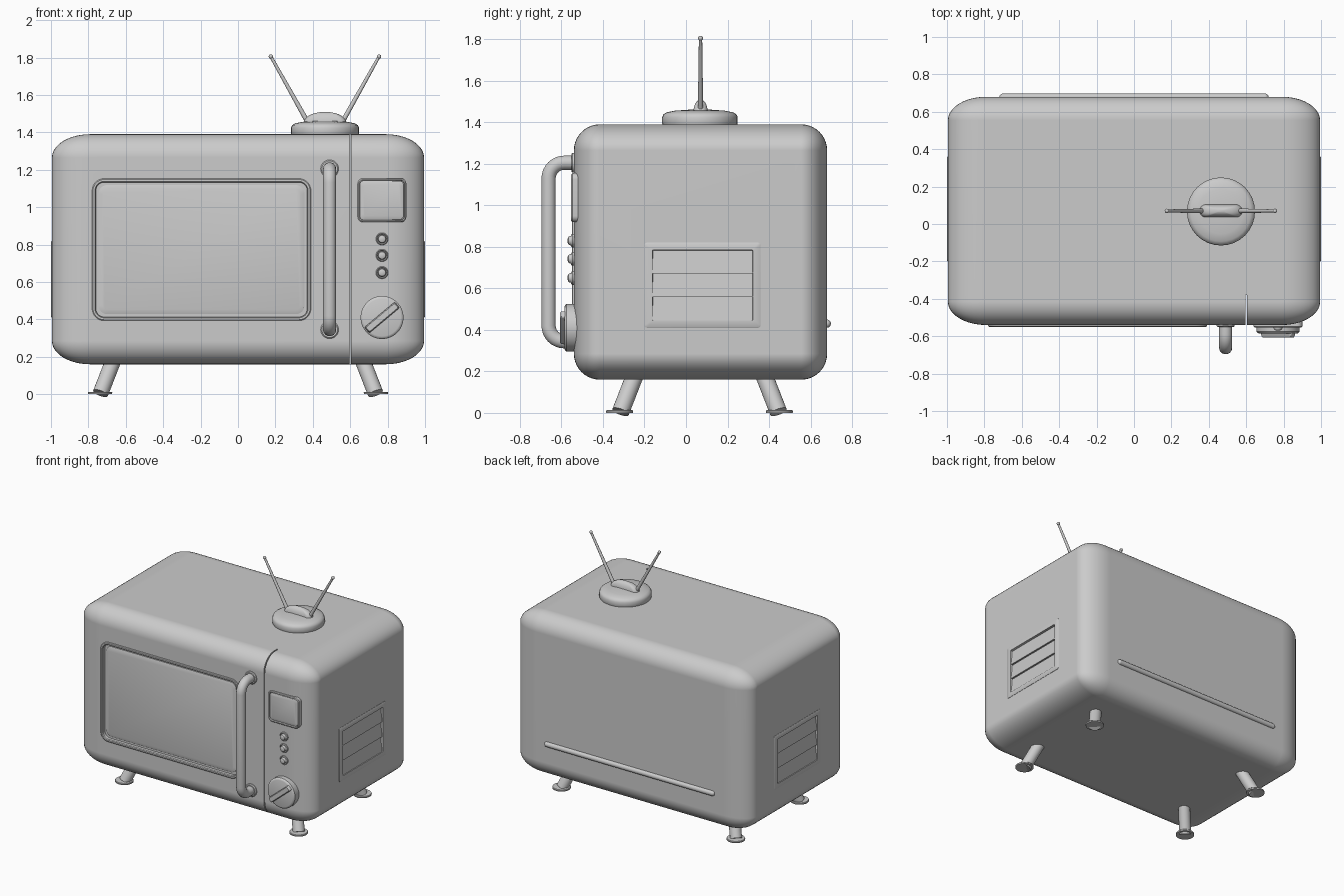
import bpy, bmesh, math
from mathutils import Matrix, Vector

if "Cube" in bpy.data.objects:
    bpy.data.objects.remove(bpy.data.objects["Cube"])

T = Matrix.Translation
FRONT_Y, MID_Y = -0.54, 0.07


def finish(bm, name, angle=35):
    bmesh.ops.remove_doubles(bm, verts=bm.verts, dist=1e-5)
    bmesh.ops.recalc_face_normals(bm, faces=bm.faces)
    me = bpy.data.meshes.new(name)
    bm.to_mesh(me)
    bm.free()
    ob = bpy.data.objects.new(name, me)
    bpy.context.collection.objects.link(ob)
    smooth(ob, angle)
    return ob


def smooth(ob, angle=35):
    bpy.ops.object.select_all(action='DESELECT')
    ob.select_set(True)
    bpy.context.view_layer.objects.active = ob
    bpy.ops.object.shade_smooth_by_angle(angle=math.radians(angle))


def loft(name, mat, loops, ring=False, seg=8):
    """Bridge rounded rectangles (width, height, corner radius, depth)."""
    bm = bmesh.new()
    rows = []
    for w, h, r, d in loops:
        row = []
        for k, (sx, sy) in enumerate(((1, 1), (-1, 1), (-1, -1), (1, -1))):
            for i in range(seg + 1):
                a = math.pi / 2 * (k + i / seg)
                p = Vector((sx * (w / 2 - r) + r * math.cos(a), sy * (h / 2 - r) + r * math.sin(a), d))
                row.append(bm.verts.new(mat @ p))
        rows.append(row)
    n = len(rows[0])
    pairs = list(zip(rows, rows[1:])) + ([(rows[-1], rows[0])] if ring else [])
    for a, b in pairs:
        for i in range(n):
            bm.faces.new((a[i], a[(i + 1) % n], b[(i + 1) % n], b[i]))
    if not ring:
        bm.faces.new(rows[0])
        bm.faces.new(rows[-1])
    return finish(bm, name)


def disc(name, mat, profile):
    return loft(name, mat, [(2 * r, 2 * r, r, d) for r, d in profile])


def rod(name, a, b, r1, r2, tip=0):
    a, b = Vector(a), Vector(b)
    rot = (b - a).to_track_quat('Z', 'Y').to_matrix().to_4x4()
    bm = bmesh.new()
    bmesh.ops.create_cone(bm, cap_ends=True, segments=24, radius1=r1, radius2=r2,
                          depth=(b - a).length, matrix=T((a + b) / 2) @ rot)
    if tip:
        bmesh.ops.create_uvsphere(bm, u_segments=12, v_segments=8, radius=tip, matrix=T(b))
    return finish(bm, name)


def front(x, z):
    return T((x, FRONT_Y, z)) @ Matrix.Rotation(math.pi / 2, 4, 'X')


def side(s, y, z):
    cyc = Matrix(((0, 0, 1, 0), (1, 0, 0, 0), (0, 1, 0, 0), (0, 0, 0, 1)))
    return Matrix.Diagonal((s, 1, 1, 1)) @ T((0.995, y, z)) @ cyc


# body: bevelled box stretched sideways
bm = bmesh.new()
bmesh.ops.create_cube(bm, size=1)
bmesh.ops.scale(bm, vec=(1.22, 1.22, 1.23), verts=bm.verts)
bmesh.ops.bevel(bm, geom=bm.edges[:], offset=0.125, segments=10, profile=0.5, affect='EDGES')
bmesh.ops.scale(bm, vec=(1.99 / 1.22, 1, 1), verts=bm.verts)
bmesh.ops.translate(bm, vec=(0, MID_Y, 0.775), verts=bm.verts)
body = finish(bm, "body")

# recesses for window, side vents and door seam
cutters = [loft("window_cutter", front(-0.195, 0.773), [(1.14, 0.73, 0.05, -0.02), (1.14, 0.73, 0.05, 0.1)])]
for s in (-1, 1):
    cutters.append(loft("vent_cutter", side(s, 0.08, 0.615),
                        [(0.49, 0.345, 0.005, -0.025), (0.49, 0.345, 0.005, 0.1)]))
cutters.append(loft("seam_cutter", front(0.6, 0.775), [(0.008, 2, 0.001, -0.16), (0.008, 2, 0.001, 0.1)]))
for c in cutters:
    c.hide_render = True
    m = body.modifiers.new("cut", 'BOOLEAN')
    m.operation, m.object, m.solver = 'DIFFERENCE', c, 'EXACT'
    bpy.context.view_layer.objects.active = body
    bpy.ops.object.modifier_apply(modifier=m.name)
    bpy.data.objects.remove(c)
smooth(body)
wn = body.modifiers.new("weighted", 'WEIGHTED_NORMAL')
wn.keep_sharp = True

# window frame and glass
loft("window_frame", front(-0.195, 0.773),
     [(1.17, 0.76, 0.065, -0.015), (1.17, 0.76, 0.065, 0.006), (1.16, 0.75, 0.06, 0.01),
      (1.14, 0.73, 0.05, 0.01), (1.13, 0.72, 0.045, 0.004), (1.13, 0.72, 0.045, -0.018)], ring=True)
loft("window_glass", front(-0.195, 0.773),
     [(1.1, 0.69, 0.045, -0.025), (1.1, 0.69, 0.045, -0.012), (1.06, 0.65, 0.03, -0.006)])

# display panel
loft("display_frame", front(0.77, 1.037),
     [(0.26, 0.235, 0.03, -0.03), (0.26, 0.235, 0.03, 0.008), (0.25, 0.225, 0.026, 0.013),
      (0.24, 0.215, 0.022, 0.013), (0.235, 0.21, 0.02, 0.006), (0.235, 0.21, 0.02, -0.03)], ring=True)
loft("display_screen", front(0.77, 1.037),
     [(0.23, 0.205, 0.02, -0.03), (0.23, 0.205, 0.02, 0.007), (0.2, 0.175, 0.015, 0.012)])

# buttons with collars
for i, z in enumerate((0.83, 0.742, 0.65)):
    disc(f"button_collar_{i + 1}", front(0.77, z), [(0.033, -0.02), (0.033, 0.008), (0.029, 0.013), (0.025, 0.008)])
    disc(f"button_{i + 1}", front(0.77, z), [(0.023, 0), (0.023, 0.018), (0.019, 0.026), (0.01, 0.03)])

# dial with diagonal grip
disc("dial", front(0.77, 0.41), [(0.115, -0.03), (0.115, 0.035), (0.109, 0.043), (0.1, 0.046)])
loft("dial_grip", front(0.77, 0.41) @ Matrix.Rotation(math.radians(40), 4, 'Z'),
     [(0.215, 0.045, 0.01, 0), (0.21, 0.04, 0.01, 0.06), (0.2, 0.03, 0.008, 0.067)])

# door handle: swept tube with rounded bends
hy, bend = -0.662, 0.075
path = [(-0.52, 1.205)]
for i in range(9):
    a = math.pi / 2 * i / 8
    path.append((hy + bend - bend * math.sin(a), 1.205 - bend + bend * math.cos(a)))
path += [(y, 1.55 - z) for y, z in reversed(path)]
cu = bpy.data.curves.new("door_handle", 'CURVE')
cu.dimensions, cu.bevel_depth, cu.bevel_resolution, cu.use_fill_caps = '3D', 0.035, 5, True
sp = cu.splines.new('POLY')
sp.points.add(len(path) - 1)
for p, (y, z) in zip(sp.points, path):
    p.co = (0.49, y, z, 1)
handle = bpy.data.objects.new("door_handle", cu)
bpy.context.collection.objects.link(handle)
bpy.ops.object.select_all(action='DESELECT')
handle.select_set(True)
bpy.context.view_layer.objects.active = handle
bpy.ops.object.convert(target='MESH')
smooth(bpy.context.object)
for n, z in (("upper", 1.205), ("lower", 0.345)):
    disc(f"handle_collar_{n}", front(0.49, z), [(0.048, -0.02), (0.048, 0.006), (0.042, 0.012)])

# side vents with louvres
for s, n in ((1, "right"), (-1, "left")):
    loft(f"vent_frame_{n}", side(s, 0.08, 0.615),
         [(0.56, 0.41, 0.012, -0.01), (0.56, 0.41, 0.012, 0.002), (0.55, 0.4, 0.01, 0.005),
          (0.485, 0.34, 0.005, 0.005), (0.48, 0.335, 0.004, -0.01)], ring=True, seg=3)
    for i in range(3):
        m = side(s, 0.08, 0.615 + 0.113 * (i - 1)) @ T((0, 0, -0.012)) @ Matrix.Rotation(math.radians(-7), 4, 'X')
        loft(f"vent_slat_{n}_{i + 1}", m, [(0.485, 0.114, 0.002, -0.005), (0.485, 0.114, 0.002, 0.005)], seg=1)

# splayed legs with foot pads
for sx, nx in ((-1, "left"), (1, "right")):
    for sy, ny in ((-1, "front"), (1, "back")):
        rod(f"leg_{ny}_{nx}", (sx * 0.735, MID_Y - 0.005 + sy * 0.38, 0.005),
            (sx * 0.655, MID_Y - 0.005 + sy * 0.3, 0.21), 0.042, 0.042)
        disc(f"foot_{ny}_{nx}", T((sx * 0.737, MID_Y - 0.005 + sy * 0.385, 0)),
             [(0.064, 0), (0.065, 0.009), (0.062, 0.013)])

# back spacer bar: half-round with ball ends
rod("back_bar", (-0.7, 0.678, 0.43), (0.7, 0.678, 0.43), 0.02, 0.02, tip=0.02)
rod("back_bar_end", (-0.69, 0.678, 0.43), (-0.7, 0.678, 0.43), 0.02, 0.02, tip=0.02)

# aerial base, hump and rods
AX = 0.465
disc("aerial_base", T((AX, MID_Y - 0.003, 0)),
     [(0.175, 1.38), (0.182, 1.395), (0.182, 1.425), (0.176, 1.438), (0.16, 1.448), (0.12, 1.456), (0.05, 1.461)])
hump = []
for i in range(9):
    t = i / 8 * 0.98
    k = math.sqrt(1 - t * t)
    hump.append((0.23 * k, 0.068 * k, 0.034 * k, 1.45 + 0.06 * t))
loft("aerial_hump", T((AX, MID_Y, 0)), hump)
for s, n in ((-1, "left"), (1, "right")):
    rod(f"aerial_rod_{n}", (AX + s * 0.09, MID_Y, 1.45), (AX + s * 0.289, MID_Y, 1.805), 0.013, 0.008, tip=0.012)
